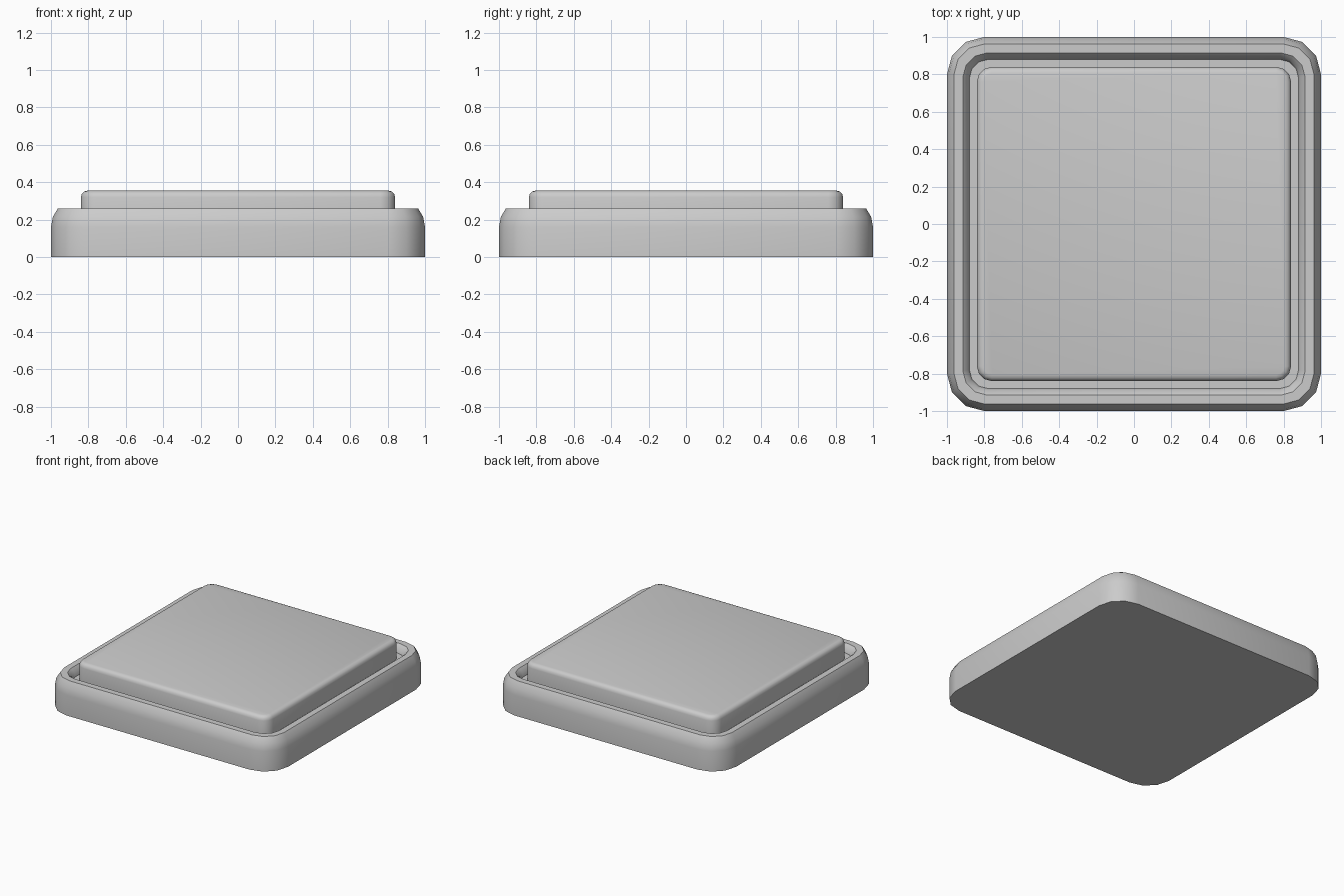
import bpy, bmesh, math

if "Cube" in bpy.data.objects:
    bpy.data.objects.remove(bpy.data.objects["Cube"])


def ring(bm, half, z, radius, segs):
    """Rounded-square loop of vertices."""
    verts = []
    for q in range(4):
        a0 = q * math.pi / 2
        cx = (half - radius) * (1 if q in (0, 3) else -1)
        cy = (half - radius) * (1 if q in (0, 1) else -1)
        for i in range(segs + 1):
            a = a0 + i / segs * math.pi / 2
            verts.append(bm.verts.new((cx + radius * math.cos(a), cy + radius * math.sin(a), z)))
    return verts


def loft(name, profile, segs):
    """Stack rounded-square loops (half width, height, corner radius) and cap the ends."""
    bm = bmesh.new()
    rings = [ring(bm, h, z, r, segs) for h, z, r in profile]
    n = len(rings[0])
    for a, b in zip(rings, rings[1:]):
        for i in range(n):
            j = (i + 1) % n
            bm.faces.new((a[i], a[j], b[j], b[i]))
    bm.faces.new(rings[0][::-1])
    bm.faces.new(rings[-1])
    bmesh.ops.recalc_face_normals(bm, faces=bm.faces)
    me = bpy.data.meshes.new(name)
    bm.to_mesh(me)
    bm.free()
    ob = bpy.data.objects.new(name, me)
    bpy.context.collection.objects.link(ob)
    bpy.ops.object.select_all(action='DESELECT')
    ob.select_set(True)
    bpy.context.view_layer.objects.active = ob
    bpy.ops.object.shade_smooth_by_angle(angle=math.radians(40))
    return ob


# Base with a rounded rim, stepping down into the groove around the plate
loft("base_tray", [
    (1.0, 0.0, 0.2), (1.0, 0.16, 0.2), (0.99, 0.215, 0.19), (0.963, 0.26, 0.165),
    (0.915, 0.26, 0.13), (0.89, 0.235, 0.11), (0.88, 0.2, 0.1), (0.8, 0.2, 0.06)], 3)

# Raised plate with a softened top edge
loft("top_plate", [
    (0.84, 0.2, 0.08), (0.84, 0.32, 0.08), (0.835, 0.338, 0.075),
    (0.823, 0.35, 0.063), (0.805, 0.355, 0.045)], 3)
